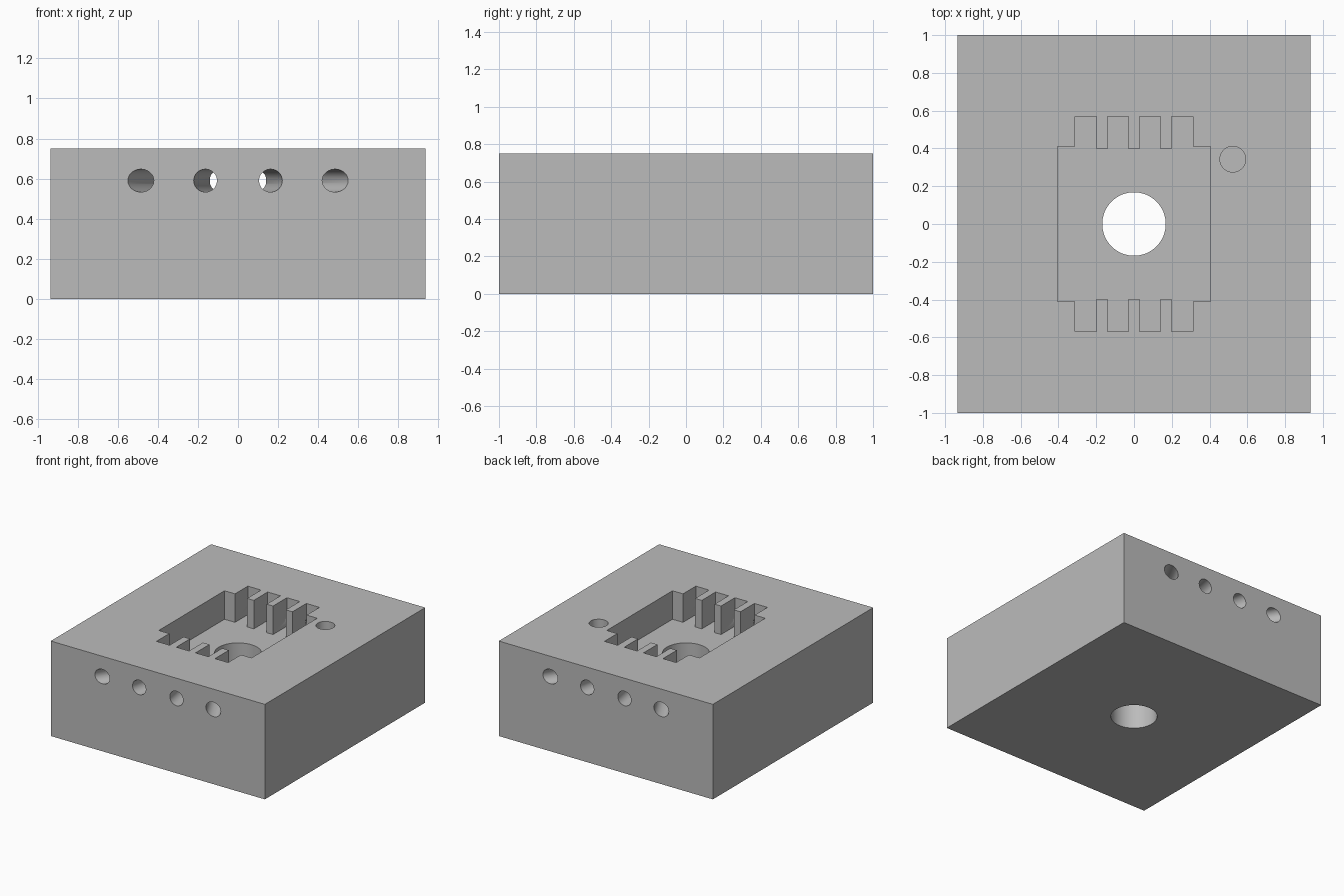
import bpy
import math
from mathutils import Vector

cube = bpy.data.objects.get("Cube")
if cube:
    bpy.data.objects.remove(cube, do_unlink=True)

HEIGHT = 0.75
FLOOR = 0.525

grey = bpy.data.materials.new("plain grey")
grey.use_nodes = True
colour = (0.5, 0.5, 0.5, 1)
grey.diffuse_color = colour
grey.node_tree.nodes["Principled BSDF"].inputs["Base Color"].default_value = colour


def prism(name, outline, bottom, top):
    """Extrude a counter-clockwise outline between two heights."""
    n = len(outline)
    verts = [(x, y, z) for z in (bottom, top) for x, y in outline]
    sides = [(i, (i + 1) % n, n + (i + 1) % n, n + i) for i in range(n)]
    caps = [tuple(reversed(range(n))), tuple(range(n, 2 * n))]
    mesh = bpy.data.meshes.new(name)
    mesh.from_pydata(verts, [], sides + caps)
    mesh.materials.append(grey)
    obj = bpy.data.objects.new(name, mesh)
    bpy.context.collection.objects.link(obj)
    return obj


def drill(name, start, end, radius):
    """Round cutter running from one point to another."""
    start, end = Vector(start), Vector(end)
    axis = end - start
    bpy.ops.mesh.primitive_cylinder_add(vertices=64, radius=radius, depth=axis.length,
                                        location=(start + end) / 2,
                                        rotation=axis.to_track_quat("Z", "Y").to_euler())
    obj = bpy.context.object
    obj.name = name
    obj.data.materials.append(grey)
    return obj


# Solid block
block = prism("mould_block", [(-0.935, -1), (0.935, -1), (0.935, 1), (-0.935, 1)], 0, HEIGHT)

# Pocket with four slots at each end: one quarter outline, mirrored twice
quarter = [(0.405, 0.41), (0.313, 0.41), (0.313, 0.57), (0.198, 0.57), (0.198, 0.397),
           (0.14, 0.397), (0.14, 0.57), (0.028, 0.57), (0.028, 0.397)]
half = quarter + [(-x, y) for x, y in reversed(quarter)]
outline = half + [(-x, -y) for x, y in half]
cutters = [prism("pocket_cutter", outline, FLOOR, HEIGHT + 0.1)]

# Central through hole and blind locating hole
cutters.append(drill("centre_hole_cutter", (0, 0, -0.1), (0, 0, 0.65), 0.168))
cutters.append(drill("locating_hole_cutter", (0.523, 0.343, FLOOR), (0.523, 0.343, 0.85), 0.068))

# Slanted channels from the end faces into the slots
for end in (-1, 1):
    for side in (-1, 1):
        for outer, inner in ((0.485, 0.255), (0.163, 0.084)):
            mouth = Vector((side * outer, end, 0.59))
            slot = Vector((side * inner, end * 0.57, 0.59))
            step = (slot - mouth).normalized()
            cutters.append(drill("channel_cutter", mouth - step * 0.1, slot + step * 0.035, 0.057))

# Cut each shape out of the block
for cutter in cutters:
    cutter.hide_render = True
    cutter.hide_set(True)
    mod = block.modifiers.new(cutter.name, "BOOLEAN")
    mod.operation = "DIFFERENCE"
    mod.solver = "EXACT"
    mod.object = cutter

# Bake the cuts, drop the cutters, smooth the bores
bpy.ops.object.select_all(action="DESELECT")
block.select_set(True)
bpy.context.view_layer.objects.active = block
for mod in list(block.modifiers):
    bpy.ops.object.modifier_apply(modifier=mod.name)
for cutter in cutters:
    bpy.data.objects.remove(cutter, do_unlink=True)
bpy.ops.object.shade_smooth_by_angle(angle=math.radians(30))
